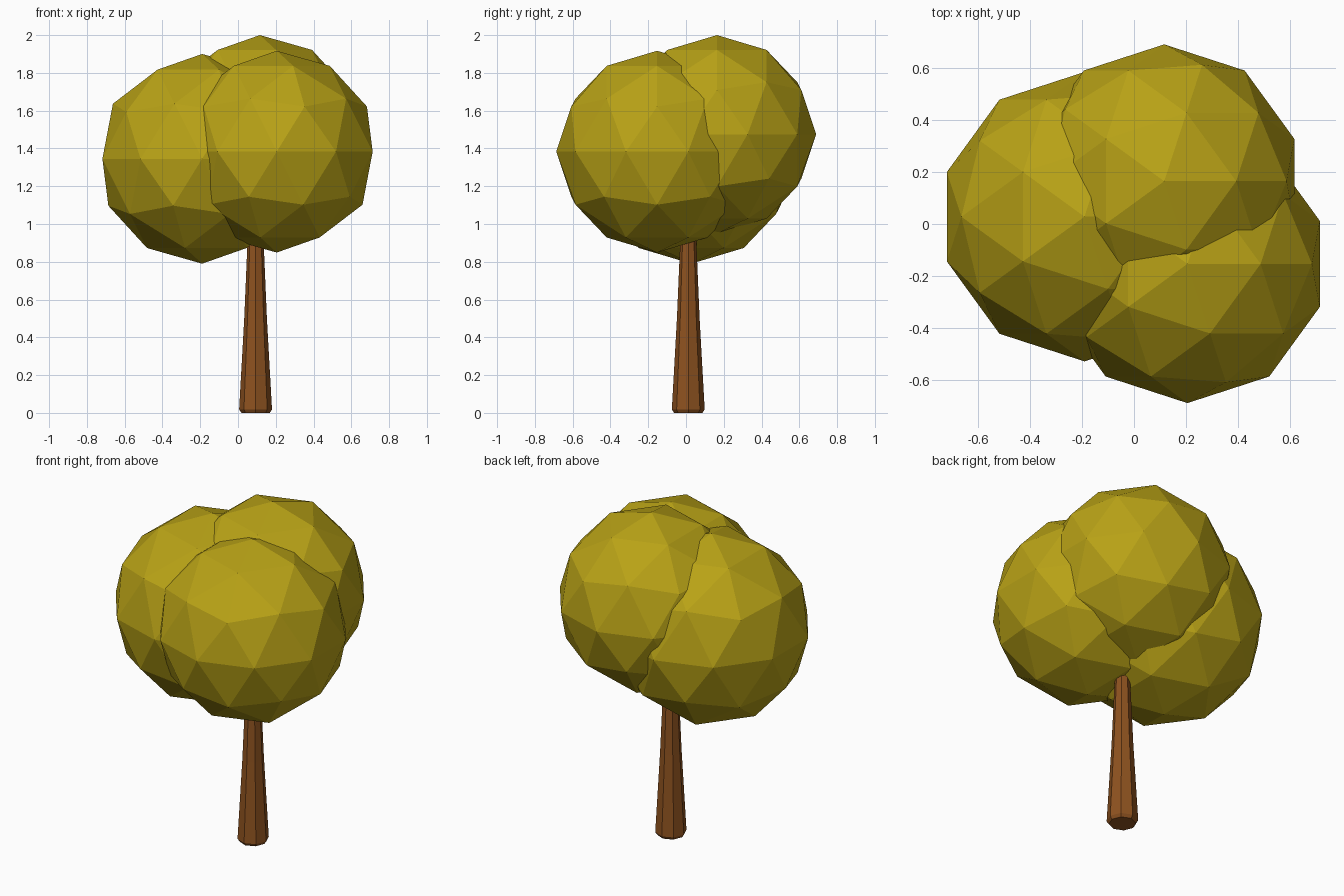
import bpy, bmesh
from math import cos, sin, tau

if "Cube" in bpy.data.objects:
    bpy.data.objects.remove(bpy.data.objects["Cube"])


def material(name, color):
    m = bpy.data.materials.new(name)
    m.diffuse_color = (*color, 1)
    m.use_nodes = True
    m.node_tree.nodes["Principled BSDF"].inputs["Base Color"].default_value = m.diffuse_color
    return m


leaf = material("leaf", (0.48, 0.36, 0.008))
bark = material("bark", (0.27, 0.085, 0.014))

# Crown: three overlapping low-poly balls
for name, radius, centre in [
    ("crown_left", 0.555, (-0.19, 0.028, 1.345)),
    ("crown_front", 0.534, (0.205, -0.153, 1.383)),
    ("crown_back", 0.525, (0.116, 0.164, 1.475)),
]:
    bpy.ops.mesh.primitive_ico_sphere_add(subdivisions=2, radius=radius, location=centre)
    ball = bpy.context.object
    ball.name = name
    ball.data.materials.append(leaf)

# Trunk: eight-sided tapered shaft with a small chamfer at the foot
SIDES = 8
profile = [(0.075, 0), (0.087, 0.018), (0.06, 0.5), (0.043, 0.9), (0.04, 1.1)]
bm = bmesh.new()
rings = [[bm.verts.new((r * cos(tau * i / SIDES), r * sin(tau * i / SIDES), z))
          for i in range(SIDES)] for r, z in profile]
for low, high in zip(rings, rings[1:]):
    for i in range(SIDES):
        j = (i + 1) % SIDES
        bm.faces.new((low[i], low[j], high[j], high[i]))
bm.faces.new(rings[0][::-1])
bm.faces.new(rings[-1])
mesh = bpy.data.meshes.new("trunk")
bm.to_mesh(mesh)
bm.free()
mesh.materials.append(bark)
trunk = bpy.data.objects.new("trunk", mesh)
trunk.location = (0.093, 0.012, 0)
bpy.context.collection.objects.link(trunk)
